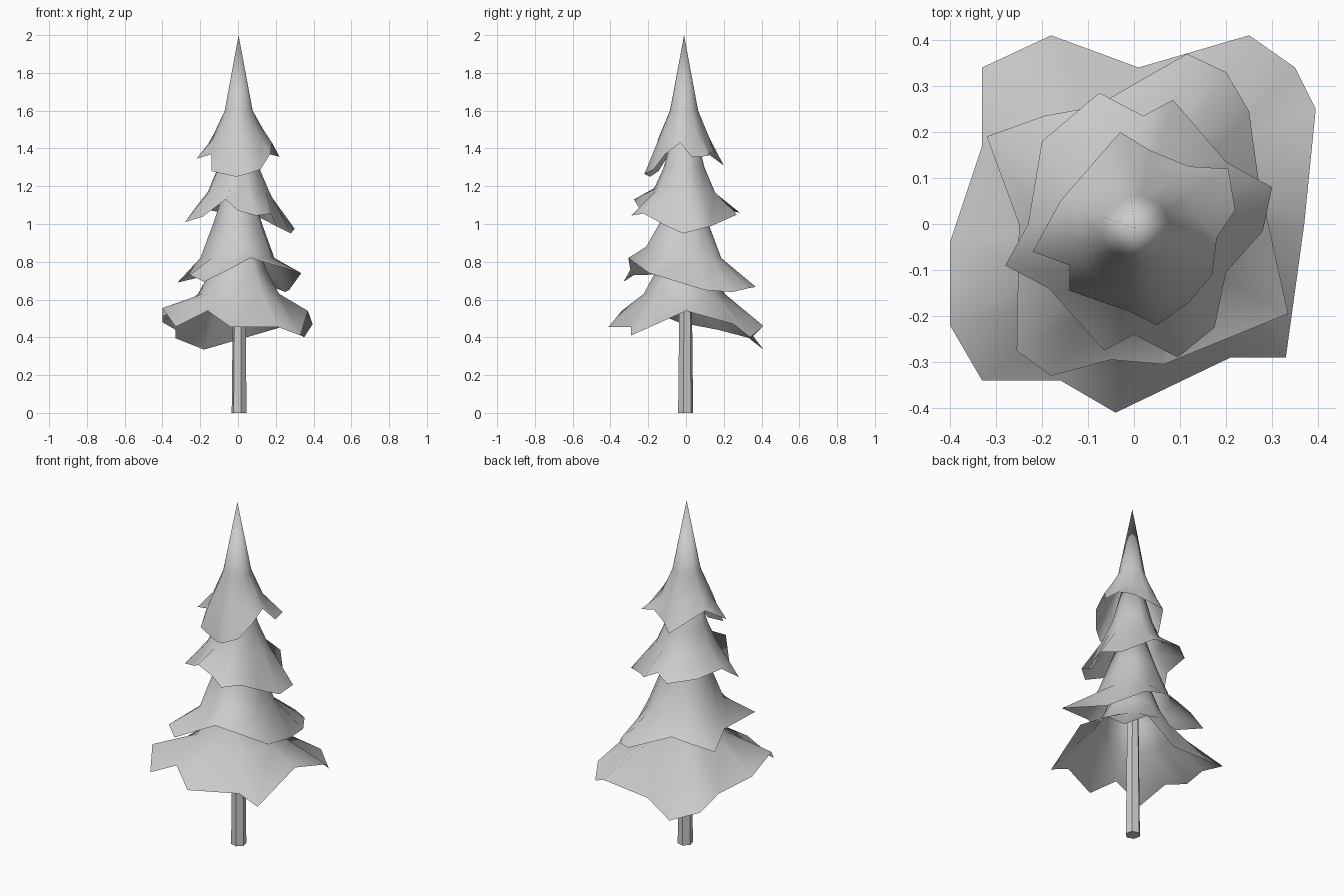
import bpy, bmesh, math

CENTRE_X, CENTRE_Y = 0.003, -0.01


def skirt(name, apex, rings, rim):
    """Open drooping cone: apex point, two round rings, ragged rim (clockwise)."""
    bm = bmesh.new()
    top = bm.verts.new((CENTRE_X, CENTRE_Y, apex))
    loops = []
    for r, z in rings:
        loop = []
        for x, y, rz in rim:
            dx, dy = x - CENTRE_X, y - CENTRE_Y
            a = math.atan2(dy, dx)
            rr = min(r, 0.8 * math.hypot(dx, dy))
            zz = max(z, rz + 0.06)
            loop.append(bm.verts.new((CENTRE_X + rr * math.cos(a),
                                      CENTRE_Y + rr * math.sin(a), zz)))
        loops.append(loop)
    loops.append([bm.verts.new(p) for p in rim])
    n = len(rim)
    for i in range(n):
        j = (i + 1) % n
        bm.faces.new((top, loops[0][j], loops[0][i]))
        for up, low in zip(loops, loops[1:]):
            bm.faces.new((up[i], up[j], low[j], low[i]))
    for f in bm.faces:
        f.smooth = True
    mesh = bpy.data.meshes.new(name)
    bm.to_mesh(mesh)
    bm.free()
    bpy.context.collection.objects.link(bpy.data.objects.new(name, mesh))


# Trunk
bpy.ops.mesh.primitive_cone_add(vertices=6, radius1=0.041, radius2=0.032, depth=0.8,
                                location=(0.006, -0.002, 0.4), rotation=(0, 0, 0.25))
bpy.context.object.name = "trunk"

# Branch tiers, bottom to top (rim corners clockwise from the back left)
skirt("bottom_branches", 1.15, [(0.15, 0.75), (0.215, 0.63)], [
    (-0.33, 0.34, 0.395), (-0.18, 0.41, 0.335), (0.01, 0.34, 0.39), (0.25, 0.41, 0.46),
    (0.35, 0.34, 0.40), (0.395, 0.25, 0.47), (0.37, 0, 0.54), (0.33, -0.29, 0.41),
    (0.21, -0.29, 0.455), (-0.04, -0.41, 0.455), (-0.16, -0.34, 0.54),
    (-0.33, -0.34, 0.455), (-0.40, -0.22, 0.555), (-0.40, -0.04, 0.48), (-0.33, 0.17, 0.44)])
skirt("lower_branches", 1.4, [(0.135, 1.0), (0.205, 0.82)], [
    (-0.32, 0.19, 0.69), (-0.195, 0.235, 0.72), (-0.085, 0.255, 0.74), (0.115, 0.37, 0.667),
    (0.20, 0.33, 0.66), (0.25, 0.245, 0.64), (0.27, 0.10, 0.65), (0.335, -0.195, 0.74),
    (0.065, -0.305, 0.82), (-0.05, -0.295, 0.757), (-0.18, -0.33, 0.695),
    (-0.255, -0.275, 0.73), (-0.25, 0, 0.735)])
skirt("upper_branches", 1.72, [(0.108, 1.3), (0.163, 1.17)], [
    (-0.20, 0.18, 1.08), (-0.075, 0.285, 1.06), (0.02, 0.235, 1.08), (0.085, 0.27, 1.05),
    (0.20, 0.135, 0.99), (0.30, 0.08, 0.975), (0.28, -0.015, 0.95), (0.20, -0.105, 0.99),
    (0.175, -0.225, 1.055), (0.095, -0.29, 1.045), (0, -0.24, 1.07), (-0.065, -0.275, 1.13),
    (-0.185, -0.14, 1.04), (-0.28, -0.09, 1.01), (-0.23, 0, 1.08)])
skirt("top_branches", 2.0, [(0.075, 1.6), (0.138, 1.45)], [
    (-0.03, 0.20, 1.31), (0.035, 0.16, 1.35), (0.12, 0.125, 1.38), (0.205, 0.12, 1.36),
    (0.22, 0.03, 1.355), (0.18, -0.03, 1.43), (0.17, -0.11, 1.37), (0.12, -0.17, 1.29),
    (0.05, -0.22, 1.265), (-0.01, -0.19, 1.25), (-0.14, -0.145, 1.28), (-0.14, -0.09, 1.37),
    (-0.22, -0.06, 1.345), (-0.16, 0.05, 1.42)])
